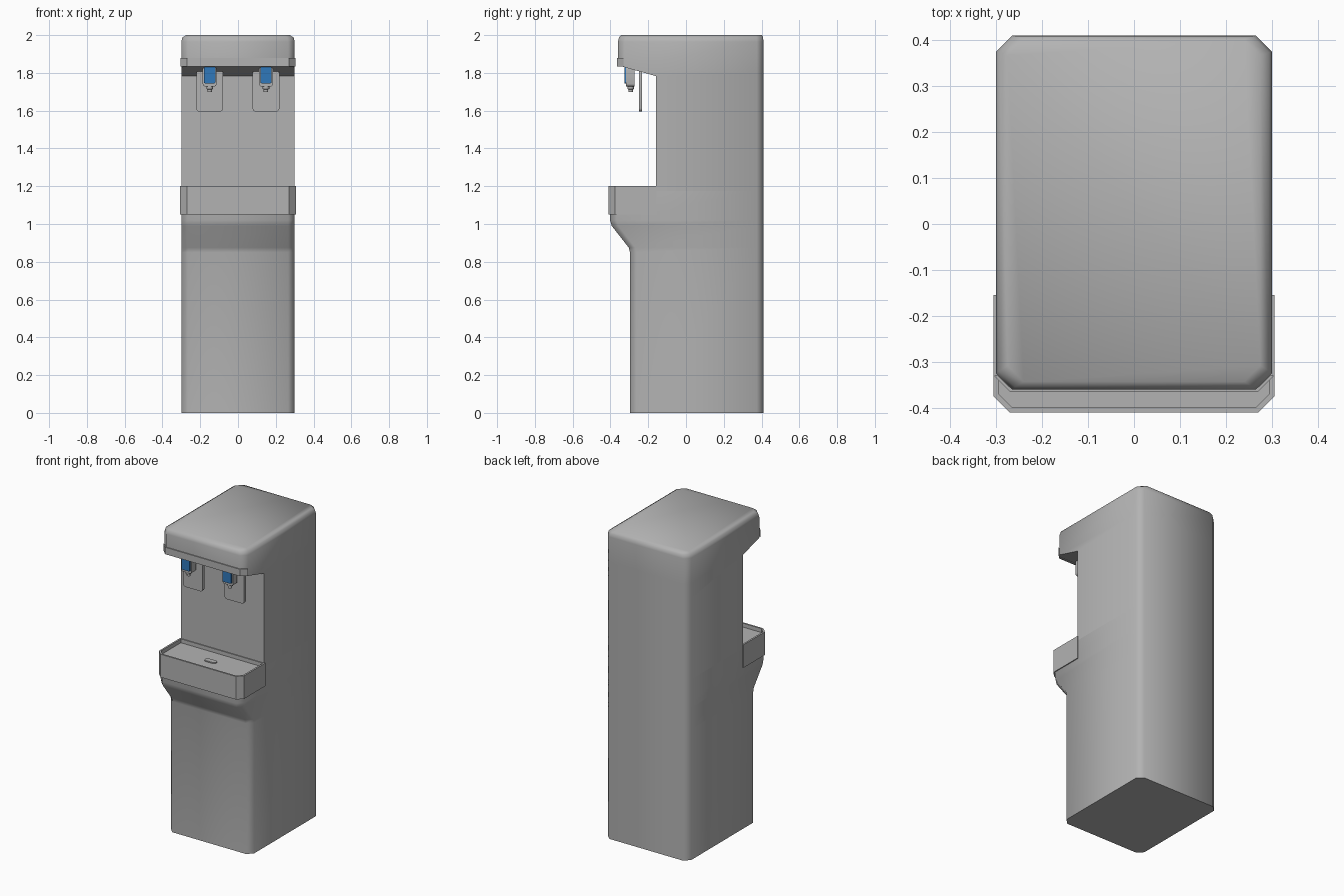
import bpy, bmesh, math

if "Cube" in bpy.data.objects:
    bpy.data.objects.remove(bpy.data.objects["Cube"])


def material(name, rgb):
    m = bpy.data.materials.new(name)
    m.diffuse_color = (*rgb, 1)
    m.use_nodes = True
    m.node_tree.nodes["Principled BSDF"].inputs["Base Color"].default_value = m.diffuse_color
    return m


GREY = material("light_grey", (0.45, 0.45, 0.45))
BLUE = material("blue", (0.03, 0.19, 0.5))


def finish(name, bm, mat, angle=50):
    bmesh.ops.remove_doubles(bm, verts=bm.verts, dist=1e-5)
    bmesh.ops.recalc_face_normals(bm, faces=bm.faces)
    me = bpy.data.meshes.new(name)
    bm.to_mesh(me)
    bm.free()
    ob = bpy.data.objects.new(name, me)
    bpy.context.collection.objects.link(ob)
    me.materials.append(mat)
    bpy.ops.object.select_all(action='DESELECT')
    ob.select_set(True)
    bpy.context.view_layer.objects.active = ob
    bpy.ops.object.shade_smooth_by_angle(angle=math.radians(angle))
    return ob


def loft(name, rings, mat, closed=False, angle=50):
    """Skin a list of equal-length rings; cap the ends unless closed."""
    bm = bmesh.new()
    vs = [[bm.verts.new(p) for p in r] for r in rings]
    n = len(vs[0])
    pairs = list(zip(vs, vs[1:])) + ([(vs[-1], vs[0])] if closed else [])
    for a, b in pairs:
        for i in range(n):
            j = (i + 1) % n
            bm.faces.new((a[i], a[j], b[j], b[i]))
    if not closed:
        bm.faces.new(vs[0])
        bm.faces.new(vs[-1])
    return finish(name, bm, mat, angle)


def section(hx, yf, yb, cf, cb, zf, zb):
    """Chamfered rectangle; front and back can sit at different heights."""
    s = 1 if yf == -0.36 and zf < 1.9 and zf != zb else 0
    zc = zf - 0.01 * s
    return [(-hx, yf + cf, zc), (-hx + cf, yf, zf), (hx - cf, yf, zf), (hx, yf + cf, zc),
            (hx, yb - cb, zb), (hx - cb, yb, zb), (-hx + cb, yb, zb), (-hx, yb - cb, zb)]


# cabinet: lower body, tray floor, recessed column and overhanging head
C = 0.035
B = 0.41
loft("cabinet", [
    section(0.30, -0.297, B, C, C, 0, 0),
    section(0.30, -0.297, B, C, C, 0.85, 0.85),
    section(0.30, -0.303, B, C, C, 0.875, 0.875),
    section(0.30, -0.393, B, C, C, 0.99, 0.99),
    section(0.30, -0.402, B, C, C, 1.02, 1.02),
    section(0.30, -0.402, B, C, C, 1.175, 1.175),
    section(0.30, -0.16, B, 0, C, 1.175, 1.30),
    section(0.30, -0.16, B, 0, C, 1.783, 1.70),
    section(0.30, -0.36, B, C, C, 1.84, 1.80),
    section(0.30, -0.36, B, C, C, 1.965, 1.965),
    section(0.294, -0.355, B - 0.002, C, C, 1.988, 1.988),
    section(0.275, -0.343, B - 0.008, C, C, 2.0, 2.0),
], GREY)


def u_path(hx, yf, yb, c):
    return [(-hx, yb), (-hx, yf + c), (-hx + c, yf), (hx - c, yf), (hx, yf + c), (hx, yb)]


def frame(name, outer, inner, z0, z1, closed):
    """Wall swept along a plan path, rectangular in cross-section."""
    rings = [[(*o, z0), (*o, z1), (*i, z1), (*i, z0)] for o, i in zip(outer, inner)]
    return loft(name, rings, GREY, closed, 30)


# tray wall around the drip tray, and trim on the lower edge of the head
frame("tray_wall", u_path(0.306, -0.41, -0.155, C), u_path(0.295, -0.399, -0.166, C - 0.005),
      1.05, 1.20, True)
frame("head_trim", u_path(0.304, -0.366, -0.33, C), u_path(0.296, -0.355, -0.33, C - 0.01),
      1.835, 1.88, False)


def rounded_rect(w, h, r, seg=4):
    pts = []
    for k, (sx, sy) in enumerate([(1, 1), (-1, 1), (-1, -1), (1, -1)]):
        for i in range(seg + 1):
            a = math.pi / 2 * (k + i / seg)
            pts.append((sx * (w / 2 - r) + r * math.cos(a), sy * (h / 2 - r) + r * math.sin(a)))
    return pts


# drain plug on the tray floor
loft("drain_plug", [[(x, y - 0.28, z) for x, y in rounded_rect(0.08, 0.034, 0.0165)]
                    for z in (1.172, 1.182)], GREY, angle=35)


def front_plate(name, cx, cz, w, h, r, y0, y1, mat):
    return loft(name, [[(cx + x, y, cz + z) for x, z in rounded_rect(w, h, r)]
                       for y in (y0, y1)], mat, angle=35)


# two taps, each with a back plate, body, blue lever and nozzle
for side, cx in (("left", -0.15), ("right", 0.148)):
    front_plate(side + "_back_plate", cx, 1.705, 0.142, 0.22, 0.018, -0.25, -0.232, GREY)
    front_plate(side + "_tap_body", cx, 1.78, 0.074, 0.104, 0.014, -0.317, -0.272, GREY)
    front_plate(side + "_lever", cx, 1.788, 0.06, 0.086, 0.006, -0.326, -0.31, BLUE)
    rings = [[(cx + r * math.cos(a), -0.293 + r * math.sin(a), z)
              for a in [math.tau * i / 16 for i in range(16)]]
             for r, z in ((0.018, 1.745), (0.018, 1.716), (0.012, 1.712), (0.012, 1.70))]
    loft(side + "_nozzle", rings, GREY, angle=35)
